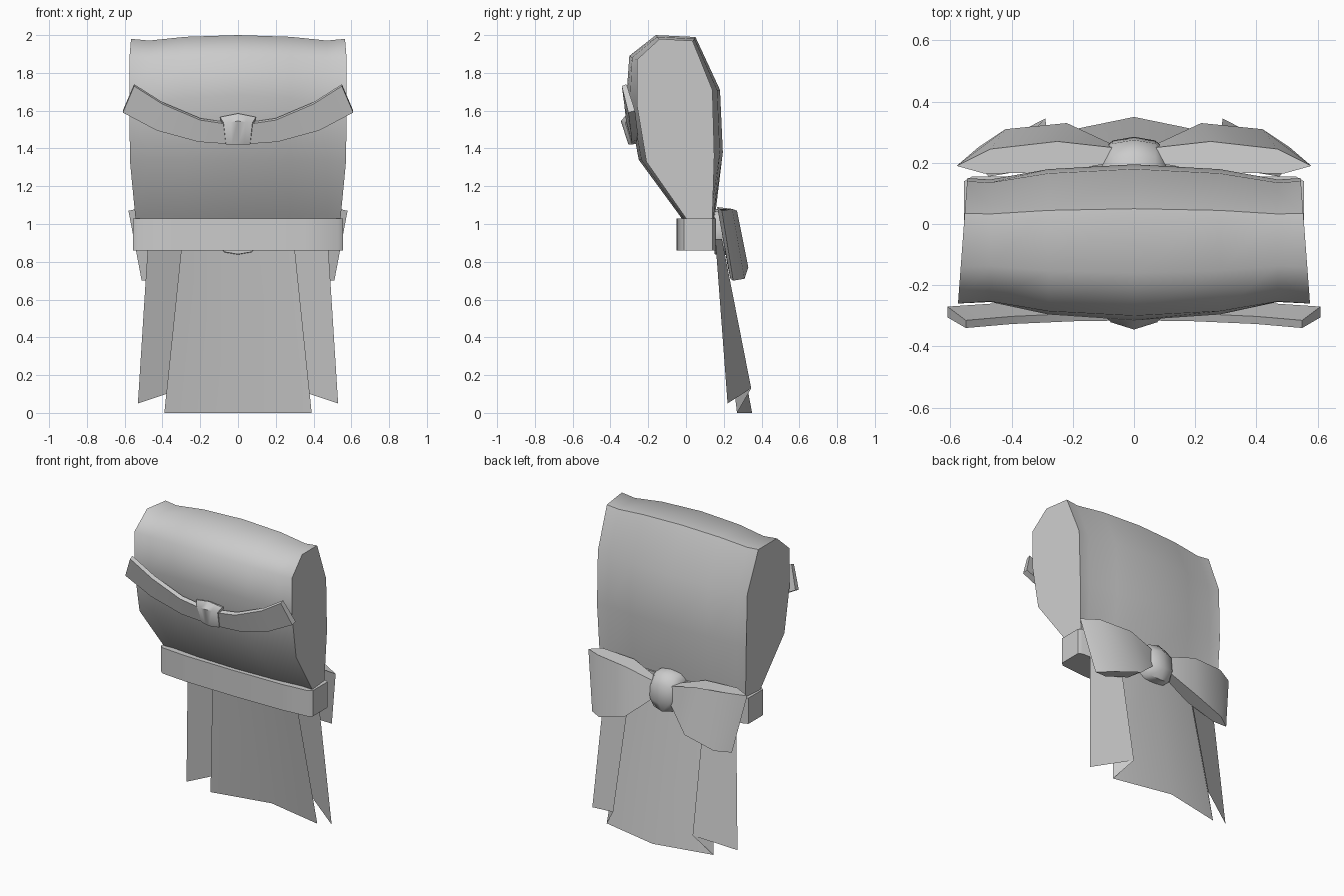
import bpy
import bmesh
import math
from mathutils import Vector

cube = bpy.data.objects.get("Cube")
if cube:
    bpy.data.objects.remove(cube, do_unlink=True)

GREY = (0.6, 0.6, 0.6, 1.0)
cloth = bpy.data.materials.new("grey cloth")
cloth.use_nodes = True
cloth.diffuse_color = GREY
cloth.node_tree.nodes["Principled BSDF"].inputs["Base Color"].default_value = GREY


def loft(name, rings, closed=True, caps=True, angle=40):
    """Skin a list of equally long point rings."""
    bm = bmesh.new()
    rows = [[bm.verts.new(p) for p in ring] for ring in rings]
    count = len(rows[0])
    for a, b in zip(rows, rows[1:]):
        for i in range(count if closed else count - 1):
            j = (i + 1) % count
            bm.faces.new((a[i], a[j], b[j], b[i]))
    if caps:
        bm.faces.new(rows[0])
        bm.faces.new(rows[-1])
    bmesh.ops.recalc_face_normals(bm, faces=bm.faces)
    mesh = bpy.data.meshes.new(name)
    bm.to_mesh(mesh)
    bm.free()
    mesh.materials.append(cloth)
    obj = bpy.data.objects.new(name, mesh)
    bpy.context.collection.objects.link(obj)
    bpy.ops.object.select_all(action="DESELECT")
    obj.select_set(True)
    bpy.context.view_layer.objects.active = obj
    bpy.ops.object.shade_smooth_by_angle(angle=math.radians(angle))
    return obj


def flip(points):
    return [(-x, y, z) for x, y, z in points]


def mirrored(half):
    """Continue rings that run from the centre outwards to the other side."""
    return [flip(r) for r in reversed(half[1:])] + half


# Pillow-like body: full middle profile, pinched neck, flared flat ends
middle = [(0.03, 0.95), (-0.03, 1.04), (-0.25, 1.34), (-0.315, 1.68), (-0.30, 1.89),
          (-0.16, 2.0), (0.05, 1.99), (0.18, 1.71), (0.195, 1.38), (0.155, 1.05), (0.14, 0.95)]
end = [(0.05, 0.95), (0.0, 1.03), (-0.21, 1.33), (-0.26, 1.63), (-0.26, 1.87),
       (-0.14, 1.98), (0.035, 1.97), (0.14, 1.71), (0.15, 1.36), (0.14, 1.04), (0.13, 0.95)]
neck = [(-0.04 + (y + 0.04) * 0.94, 1.55 + (z - 1.55) * 0.97) for y, z in end]


def blend(t):
    return [tuple(Vector(a).lerp(b, t)) for a, b in zip(neck, map(Vector, middle))]


half = [[(x, y, z) for y, z in blend(t)] for x, t in ((0, 1), (0.28, 0.72), (0.47, 0.12))]
half.append([(0.556 - 0.075 * y - 0.06 * max(0, 1.25 - z), y, z) for y, z in end])
loft("body", mirrored(half), angle=48)

# Belt around the base of the body
side = [(0, -0.05), (0.35, -0.045), (0.53, -0.03), (0.555, -0.01),
        (0.555, 0.14), (0.53, 0.155), (0, 0.16)]
outline = side + [(-x, y) for x, y in reversed(side[1:-1])]
loft("belt", [[(x, y, z) for x, y in outline] for z in (0.86, 1.03)])

# Curved band across the front: x, z, y of its top edge and of its bottom edge
stations = [(0, 1.52, -0.315, 0, 1.42, -0.285), (0.20, 1.55, -0.318, 0.21, 1.435, -0.288),
            (0.40, 1.635, -0.327, 0.43, 1.495, -0.293), (0.55, 1.73, -0.34, 0.61, 1.59, -0.305)]
half = [[(xt, yt, zt), (xt, yt + 0.025, zt + 0.01), (xb, yb + 0.035, zb + 0.01), (xb, yb, zb)]
        for xt, zt, yt, xb, zb, yb in stations]
loft("front_band", mirrored(half))

# Clasp on the band, tapering downwards
half = [[(x * 0.8, -0.345 + x * 0.25, 1.545 - x * 0.1), (x, -0.31 + x * 0.1, 1.585 - x * 0.2),
         (x, -0.26, 1.565), (x * 0.67, -0.25, 1.43), (x * 0.67, -0.305 + x * 0.2, 1.42)]
        for x in (0, 0.05, 0.095)]
loft("front_clasp", mirrored(half), angle=50)

# Bow loops: a lens-shaped top outline and a lower one set further back
top = [(0.07, 0.20, 1.02), (0.26, 0.168, 1.08), (0.49, 0.165, 1.09), (0.58, 0.19, 1.07),
       (0.47, 0.245, 1.08), (0.25, 0.27, 1.07), (0.07, 0.25, 1.02)]
low = [(0.07, 0.20, 0.90), (0.23, 0.22, 0.78), (0.42, 0.235, 0.71), (0.51, 0.25, 0.70),
       (0.42, 0.31, 0.71), (0.22, 0.33, 0.77), (0.07, 0.26, 0.90)]
loft("left_bow_loop", [top, low])
loft("right_bow_loop", [flip(top), flip(low)])

# Rounded knot between the loops
half = [[(x, 0.15, 1.08 - s), (x, 0.23 - s, 1.08 - s), (x, 0.275 - s, 1.02 - s),
         (x, 0.285 - s, 0.90 + s), (x, 0.25 - s, 0.835 + s), (x, 0.15, 0.84 + s)]
        for x, s in ((0, 0), (0.07, 0.012), (0.105, 0.045))]
loft("bow_knot", mirrored(half), angle=60)

# Hanging pleated cloth: wide centre panel with side tails folded behind it
upper = [(0, 0.175, 0.92), (0.295, 0.16, 0.92), (0.27, 0.19, 0.92), (0.475, 0.155, 0.92)]
lower = [(0, 0.35, 0), (0.39, 0.27, 0), (0.29, 0.345, 0.13), (0.53, 0.22, 0.05)]
rows = [flip(reversed(row[1:])) + row for row in (upper, lower)]
loft("hanging_cloth", rows, closed=False, caps=False)
